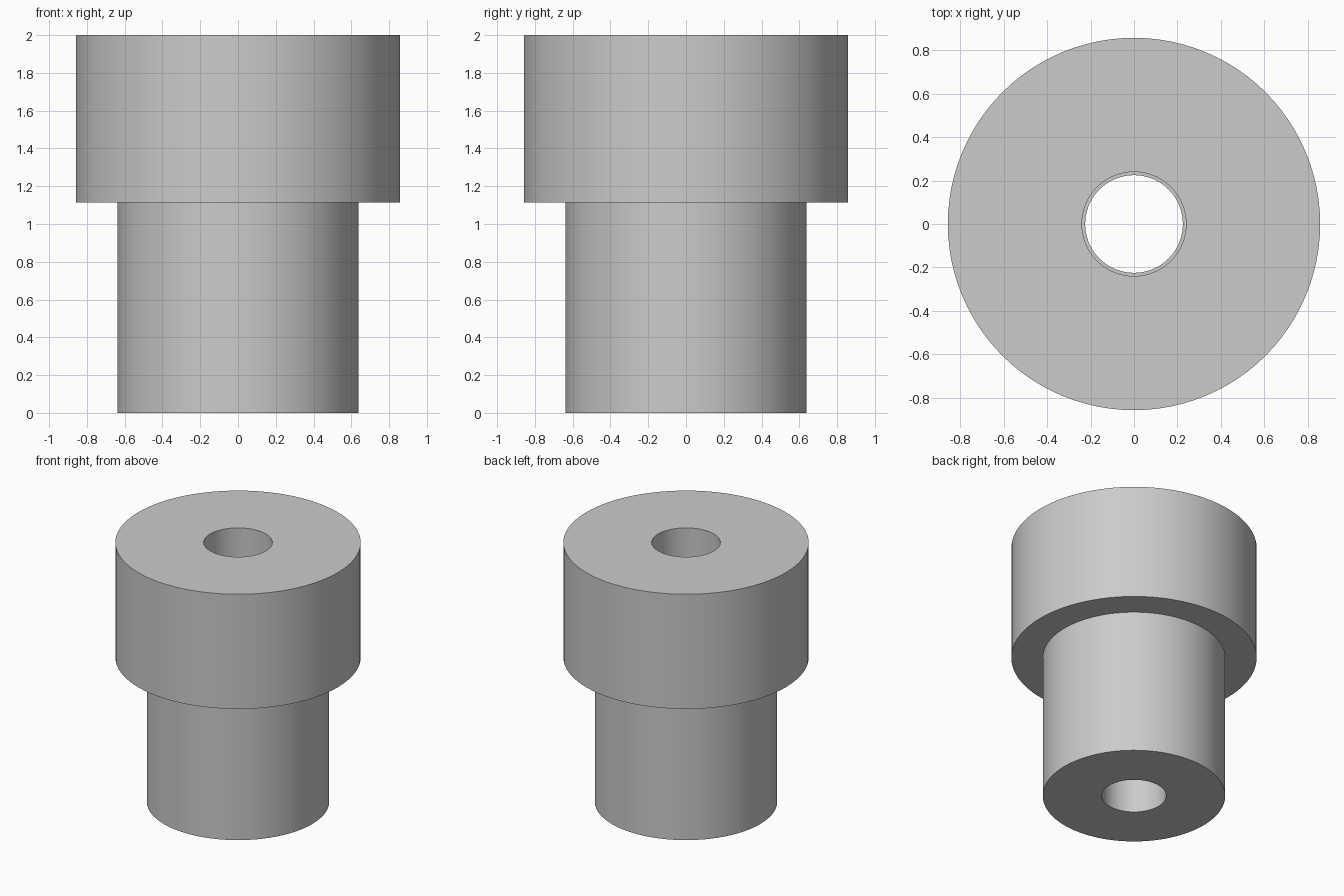
import bpy, bmesh, math

cube = bpy.data.objects.get("Cube")
if cube:
    bpy.data.objects.remove(cube, do_unlink=True)

SEGMENTS = 96
HEAD_R, SHANK_R = 0.858, 0.638
TOP_BORE_R, LOWER_BORE_R = 0.24, 0.225
HEIGHT, STEP = 2.0, 1.115

# Plain grey material
grey = bpy.data.materials.new("plain grey")
grey.use_nodes = True
colour = (0.6, 0.6, 0.6, 1)
grey.diffuse_color = colour
grey.node_tree.nodes["Principled BSDF"].inputs["Base Color"].default_value = colour


def lathe(name, profile):
    """Spin a closed (radius, height) profile around the z axis."""
    bm = bmesh.new()
    verts = [bm.verts.new((r, 0, z)) for r, z in profile]
    edges = [bm.edges.new((v, verts[i - 1])) for i, v in enumerate(verts)]
    bmesh.ops.spin(bm, geom=verts + edges, cent=(0, 0, 0), axis=(0, 0, 1),
                   angle=math.tau, steps=SEGMENTS, use_merge=True)
    bmesh.ops.remove_doubles(bm, verts=bm.verts, dist=0.0001)
    bmesh.ops.recalc_face_normals(bm, faces=bm.faces)
    mesh = bpy.data.meshes.new(name)
    bm.to_mesh(mesh)
    bm.free()
    mesh.materials.append(grey)
    obj = bpy.data.objects.new(name, mesh)
    bpy.context.collection.objects.link(obj)
    bpy.ops.object.select_all(action="DESELECT")
    obj.select_set(True)
    bpy.context.view_layer.objects.active = obj
    bpy.ops.object.shade_smooth_by_angle(angle=math.radians(30))
    return obj


# Stepped bushing: wide head, narrower shank, through bore with a small ledge
lathe("stepped_bushing", [
    (LOWER_BORE_R, 0), (SHANK_R, 0), (SHANK_R, STEP), (HEAD_R, STEP),
    (HEAD_R, HEIGHT), (TOP_BORE_R, HEIGHT), (TOP_BORE_R, STEP),
    (LOWER_BORE_R, STEP),
])
